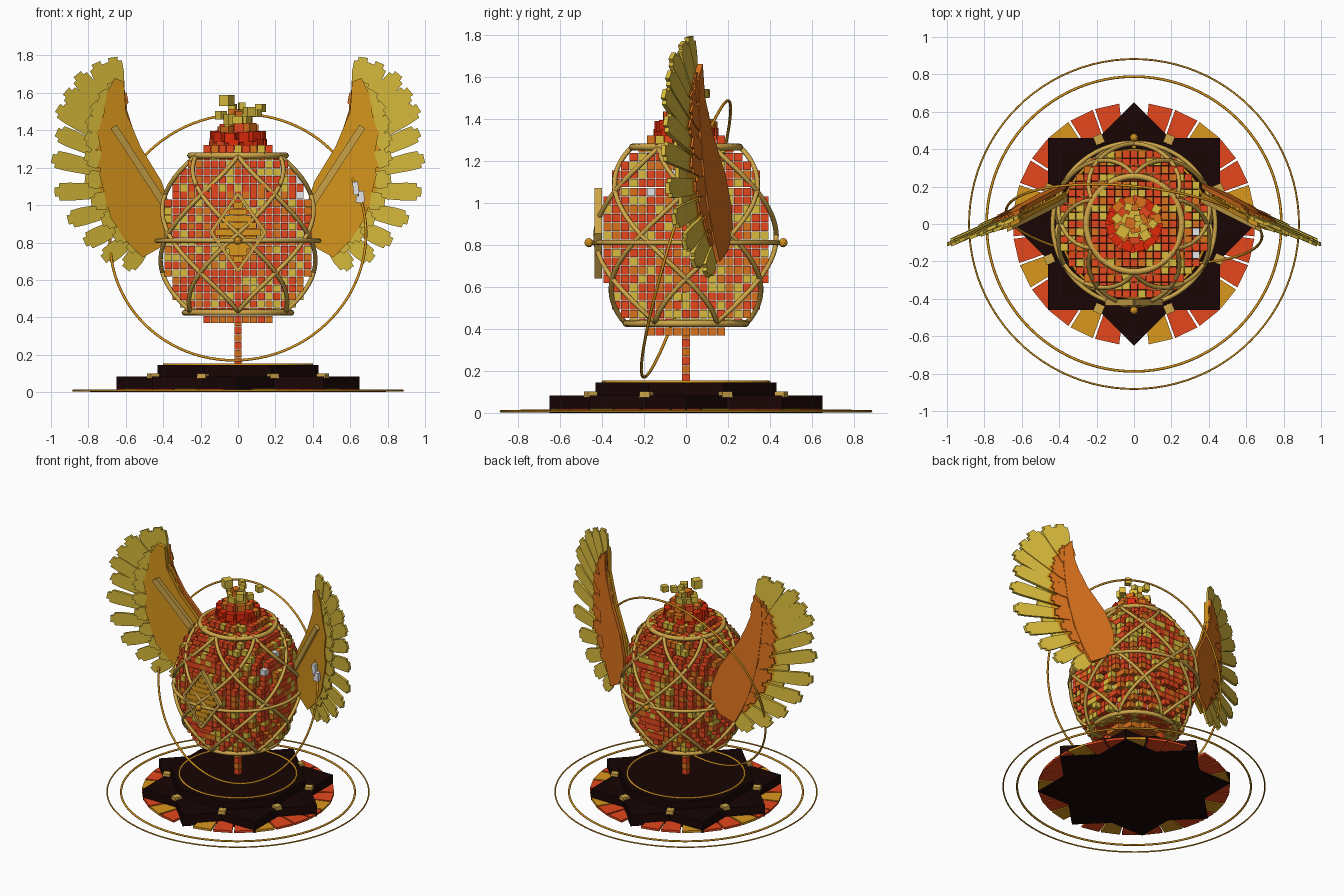
import bpy, bmesh, math, random
from mathutils import Vector, Matrix

if "Cube" in bpy.data.objects:
    bpy.data.objects.remove(bpy.data.objects["Cube"])

random.seed(7)
COLORS = {
    "ember_red": (0.78, 0.062, 0.012), "orange": (0.70, 0.165, 0.012),
    "yellow": (0.70, 0.50, 0.045), "gold": (0.70, 0.31, 0.012),
    "cage_gold": (0.62, 0.38, 0.065), "dark_wood": (0.009, 0.0015, 0.0015),
    "white": (0.78, 0.78, 0.80), "flame_red": (0.75, 0.022, 0.003),
}
MATS = {}
for n, c in COLORS.items():
    MATS[n] = bpy.data.materials.new(n)
    MATS[n].diffuse_color = (*c, 1)


def finish(bm, name, mats, smooth=False):
    bmesh.ops.recalc_face_normals(bm, faces=bm.faces)
    me = bpy.data.meshes.new(name)
    bm.to_mesh(me)
    bm.free()
    for m in mats:
        me.materials.append(MATS[m])
    if smooth:
        for p in me.polygons:
            p.use_smooth = True
    ob = bpy.data.objects.new(name, me)
    bpy.context.collection.objects.link(ob)


def box(bm, c, s, mat=0, rot=None):
    m = Matrix.Translation(c) @ (rot or Matrix()) @ Matrix.Diagonal((*s, 1))
    vs = bmesh.ops.create_cube(bm, size=1, matrix=m)["verts"]
    for f in {f for v in vs for f in v.link_faces}:
        f.material_index = mat


def prism(bm, front, back, mat=0):
    """Solid between two matching outlines."""
    a = [bm.verts.new(p) for p in front]
    b = [bm.verts.new(p) for p in back]
    n = len(a)
    faces = [bm.faces.new(a), bm.faces.new(b[::-1])]
    faces += [bm.faces.new((a[i], b[i], b[(i + 1) % n], a[(i + 1) % n])) for i in range(n)]
    for f in faces:
        f.material_index = mat


def tube(bm, pts, r, centre, closed=False, sides=8):
    n, rings = len(pts), []
    for i, p in enumerate(pts):
        q0 = pts[(i - 1) % n] if closed else pts[max(i - 1, 0)]
        q1 = pts[(i + 1) % n] if closed else pts[min(i + 1, n - 1)]
        t = (q1 - q0).normalized()
        side = t.cross(p - centre).normalized()
        up = side.cross(t)
        rings.append([bm.verts.new(p + r * (math.cos(a) * side + math.sin(a) * up))
                      for a in (2 * math.pi * k / sides for k in range(sides))])
    for i in range(n if closed else n - 1):
        a, b = rings[i], rings[(i + 1) % n]
        for k in range(sides):
            bm.faces.new((a[k], a[(k + 1) % sides], b[(k + 1) % sides], b[k]))
    if not closed:
        bm.faces.new(rings[0])
        bm.faces.new(rings[-1])


def polygon(R, n, z, turn=0):
    return [Vector((R * math.cos(turn + 2 * math.pi * i / n), R * math.sin(turn + 2 * math.pi * i / n), z))
            for i in range(n)]


def ring(bm, R, r, z, rot=None, n=96):
    c = Vector((0, 0, z))
    tube(bm, [c + (rot @ p if rot else p) for p in polygon(R, n, 0)], r, c, True)


# Ground rings
bm = bmesh.new()
ring(bm, 0.882, 0.005, 0.008)
ring(bm, 0.788, 0.007, 0.008)
finish(bm, "ground_rings", ["gold"], True)

# Fan of flat tiles round the base
bm = bmesh.new()
for i in range(28):
    if i % 14 == 7:
        continue
    rot = Matrix.Rotation(2 * math.pi * i / 28, 3, 'Z')
    out = [(0.42, -0.043), (0.645, -0.066), (0.645, 0.066), (0.42, 0.043)]
    prism(bm, *[[rot @ Vector((x, y, z)) for x, y in out] for z in (0.004, 0.02)], 1 if i % 3 == 1 else 0)
finish(bm, "petal_tiles", ["ember_red", "gold"])

# Eight-pointed star plinth with an upper tier
star = []
for i in range(16):
    r, a = (0.498 if i % 2 else 0.65), math.pi * i / 8
    star.append((r * math.cos(a), r * math.sin(a)))
bm = bmesh.new()
prism(bm, [Vector((*p, 0.0)) for p in star], [Vector((*p, 0.083)) for p in star])
prism(bm, polygon(0.465, 8, 0.083, math.pi / 8), polygon(0.465, 8, 0.145, math.pi / 8))
finish(bm, "star_plinth", ["dark_wood"])

bm = bmesh.new()
for i in range(8):
    a = math.pi * (2 * i + 1) / 8
    box(bm, (0.49 * math.cos(a), 0.49 * math.sin(a), 0.087), (0.05, 0.05, 0.028), 0, Matrix.Rotation(a, 4, 'Z'))
finish(bm, "plinth_studs", ["cage_gold"])
bm = bmesh.new()
ring(bm, 0.395, 0.007, 0.147)
finish(bm, "plinth_ring", ["gold"], True)

# Stem of stacked cubes
STEP = 0.0415
bm = bmesh.new()
for i in range(6):
    box(bm, (0, 0, 0.165 + i * STEP), (0.039,) * 3, i % 2)
finish(bm, "stem", ["ember_red", "orange"])

# Egg shell of small cubes
PROFILE = [(0.36, 0.19), (0.405, 0.20), (0.42, 0.27), (0.5, 0.34), (0.6, 0.38), (0.72, 0.41), (0.85, 0.415),
           (1.0, 0.40), (1.1, 0.37), (1.2, 0.315), (1.27, 0.25), (1.34, 0.15)]


def egg_r(z):
    for (z0, r0), (z1, r1) in zip(PROFILE, PROFILE[1:]):
        if z0 <= z <= z1:
            return r0 + (r1 - r0) * (z - z0) / (z1 - z0)
    return -1


def inside(i, j, k):
    return math.hypot(i, j) * STEP <= egg_r(0.388 + k * STEP) - 0.012


NEAR = ((1, 0, 0), (-1, 0, 0), (0, 1, 0), (0, -1, 0), (0, 0, 1), (0, 0, -1))
bm = bmesh.new()
for k in range(24):
    for i in range(-11, 12):
        for j in range(-11, 12):
            if inside(i, j, k) and not all(inside(i + a, j + b, k + c) for a, b, c in NEAR):
                m = random.choices((0, 1, 2, 3), (52, 25, 22, 0.6))[0]
                if k == 0:
                    m = random.choice((0, 1, 1))
                box(bm, (i * STEP, j * STEP, 0.388 + k * STEP), (0.039,) * 3, m)
finish(bm, "egg_shell", ["ember_red", "orange", "yellow", "white"])

# Flame of tumbled blocks on top
bm = bmesh.new()
for z, R, n, mats in ((1.32, 0.125, 12, (0, 0, 1)), (1.362, 0.12, 12, (0, 2)), (1.402, 0.08, 8, (1, 2, 2)),
                      (1.45, 0.045, 6, (3, 2, 2)), (1.485, 0.02, 3, (3, 2))):
    box(bm, (0, 0, z), (R * 1.3, R * 1.3, 0.05), mats[-1])
    for i in range(n):
        a = 2 * math.pi * i / n + z * 9
        box(bm, (R * math.cos(a), R * math.sin(a), z + random.uniform(-0.01, 0.01)), (0.055,) * 3,
            random.choice(mats), Matrix.Rotation(a, 4, 'Z'))
for x, y, z, s in ((-0.06, -0.04, 1.56, 0.06), (0.12, 0.08, 1.52, 0.042), (0.06, -0.06, 1.5, 0.05),
                   (-0.03, 0.09, 1.52, 0.04), (-0.09, 0.03, 1.48, 0.045), (0.02, 0.03, 1.53, 0.035), (0.1, 0.0, 1.49, 0.04)):
    box(bm, (x, y, z), (s,) * 3, 3, Matrix.Rotation(x * 9, 4, 'Z'))
finish(bm, "flame_blocks", ["flame_red", "ember_red", "orange", "yellow"])

# Gilded lattice cage
bm = bmesh.new()
ZB, ZT = 0.43, 1.265
for n in range(6):
    for s in (-1, 1):
        pts = []
        for i in range(41):
            t = i / 40
            z = ZB + (ZT - ZB) * t
            r = 0.43 * math.sqrt(1 - ((z - 0.82) / (0.53 if z < 0.82 else 0.555)) ** 2)
            a = -math.pi / 2 + n * math.pi / 3 + s * t * math.pi * 2 / 3
            pts.append(Vector((r * math.cos(a), r * math.sin(a), z)))
        tube(bm, pts, 0.012, Vector((0, 0, 0.83)))
ring(bm, 0.285, 0.016, 0.425)
ring(bm, 0.255, 0.017, 1.265)
ring(bm, 0.435, 0.012, 0.81)
finish(bm, "lattice_cage", ["cage_gold"], True)

# Front and back finials
bm = bmesh.new()
for s in (-1, 1):
    box(bm, (0, s * 0.435, 0.81), (0.02, 0.06, 0.02))
    bmesh.ops.create_icosphere(bm, subdivisions=2, radius=0.022, matrix=Matrix.Translation((0, s * 0.462, 0.81)))
finish(bm, "finials", ["gold"])

# Diamond medallion: frame bars and stepped blocks
bm = bmesh.new()
MY = -0.418
for s in (-1, 1):
    side = Vector((s * 0.145, MY, 0.855))
    for z in (1.06, 0.65):
        end = Vector((0, MY, z))
        d = end - side
        box(bm, (side + end) / 2, (d.length + 0.01, 0.035, 0.018), 0, Matrix.Rotation(math.atan2(-d.z, d.x), 4, 'Y'))
for k in range(-4, 5):
    box(bm, (0, MY, 0.855 + k * 0.036), (0.245 * (1 - abs(k) / 5), 0.026, 0.034), 1)
finish(bm, "medallion", ["cage_gold", "gold"])

# Large tilted halo
bm = bmesh.new()
tilt = Matrix.Rotation(math.radians(-6), 3, 'Z') @ Matrix.Rotation(math.radians(73), 3, 'X')
ring(bm, 0.688, 0.007, 0.828, tilt)
finish(bm, "halo_ring", ["gold"], True)

# Wings: fan of two-tone stepped feathers, front and back coverts, leading bar
TIPS = [(0.67, 1.79), (0.76, 1.76), (0.86, 1.70), (0.92, 1.61), (0.965, 1.52), (0.97, 1.39), (0.995, 1.25),
        (0.98, 1.07), (0.91, 0.92), (0.82, 0.80), (0.72, 0.71), (0.60, 0.66)]
INNER = [(0.61, 1.66), (0.60, 1.50), (0.52, 1.31), (0.41, 1.13), (0.36, 0.98), (0.36, 0.86), (0.42, 0.77), (0.51, 0.72)]
FRONT = INNER + [(0.60, 0.81), (0.68, 0.93), (0.71, 1.05), (0.74, 1.16), (0.73, 1.27), (0.75, 1.38), (0.72, 1.48), (0.70, 1.60), (0.66, 1.68)]
BACK = INNER + [(0.56, 0.83), (0.60, 0.95), (0.63, 1.08), (0.65, 1.20), (0.66, 1.32), (0.67, 1.45), (0.66, 1.60)]


def wing_pt(s, u, v, d):
    return Vector((s * u, 0.18 - 0.44 * (u - 0.35) - 0.04 * (v - 1.1) + d, v))


def plate(bm, s, outline, d0, d1, mat):
    prism(bm, [wing_pt(s, u, v, d0) for u, v in outline], [wing_pt(s, u, v, d1) for u, v in outline], mat)


def feather(bm, s, base, tip, w, d0, d1, split, root=1, end=0):
    b, t = Vector(base), Vector(tip)
    L = t - b
    d = L.normalized()
    p = Vector((-d.y, d.x)) * w
    m = b + L * split
    for mat, half in ((root, [(b, 0.6), (m, 0.95)]),
                      (end, [(m, 0.95), (t - d * 0.08, 1.15), (t - d * 0.025, 1.1), (t - d * 0.022, 0.6), (t, 0.6)])):
        plate(bm, s, [q + p * k for q, k in half] + [q - p * k for q, k in half[::-1]], d0, d1, mat)


for s, label in ((-1, "left"), (1, "right")):
    bm = bmesh.new()
    bases = [Vector((0.62 - 0.19 * (i / 11) ** 0.7, 1.45 - 0.58 * i / 11)) for i in range(12)]
    for i, tip in enumerate(TIPS):
        o = 0.006 * (i % 2)
        feather(bm, s, bases[i], tip, 0.042, -0.008 + o, 0.012 + o, 0.52)
        feather(bm, s, bases[i], bases[i] + (Vector(tip) - bases[i]) * 0.5, 0.042, 0.018 + o, 0.028 + o, 0.5, 2, 2)
    for i in range(11):
        b = (bases[i] + bases[i + 1]) / 2
        t = (Vector(TIPS[i]) + Vector(TIPS[i + 1])) / 2
        o = 0.005 * (i % 2)
        feather(bm, s, b, b + (t - b) * 0.66, 0.042, -0.024 - o, -0.006 - o, 0.75)
    plate(bm, s, FRONT, -0.036, -0.01, 1)
    plate(bm, s, BACK, 0.01, 0.037, 2)
    plate(bm, s, [(0.355, 0.98), (0.39, 0.965), (0.68, 1.41), (0.65, 1.43)], -0.065, -0.03, 3)
    finish(bm, label + "_wing", ["yellow", "gold", "orange", "cage_gold"])

# Pale crystal chips on one wing
bm = bmesh.new()
for u, v, h in ((0.63, 1.09, 0.07), (0.66, 1.045, 0.06), (0.645, 1.03, 0.035)):
    box(bm, wing_pt(1, u, v, -0.05), (0.03, 0.04, h), 0, Matrix.Rotation(0.3 - h * 6, 4, 'Y'))
finish(bm, "crystal_chips", ["white"])

for m in bpy.data.materials:
    if m.users and not m.is_grease_pencil:
        m.use_nodes = True
        m.node_tree.nodes["Principled BSDF"].inputs["Base Color"].default_value = m.diffuse_color
